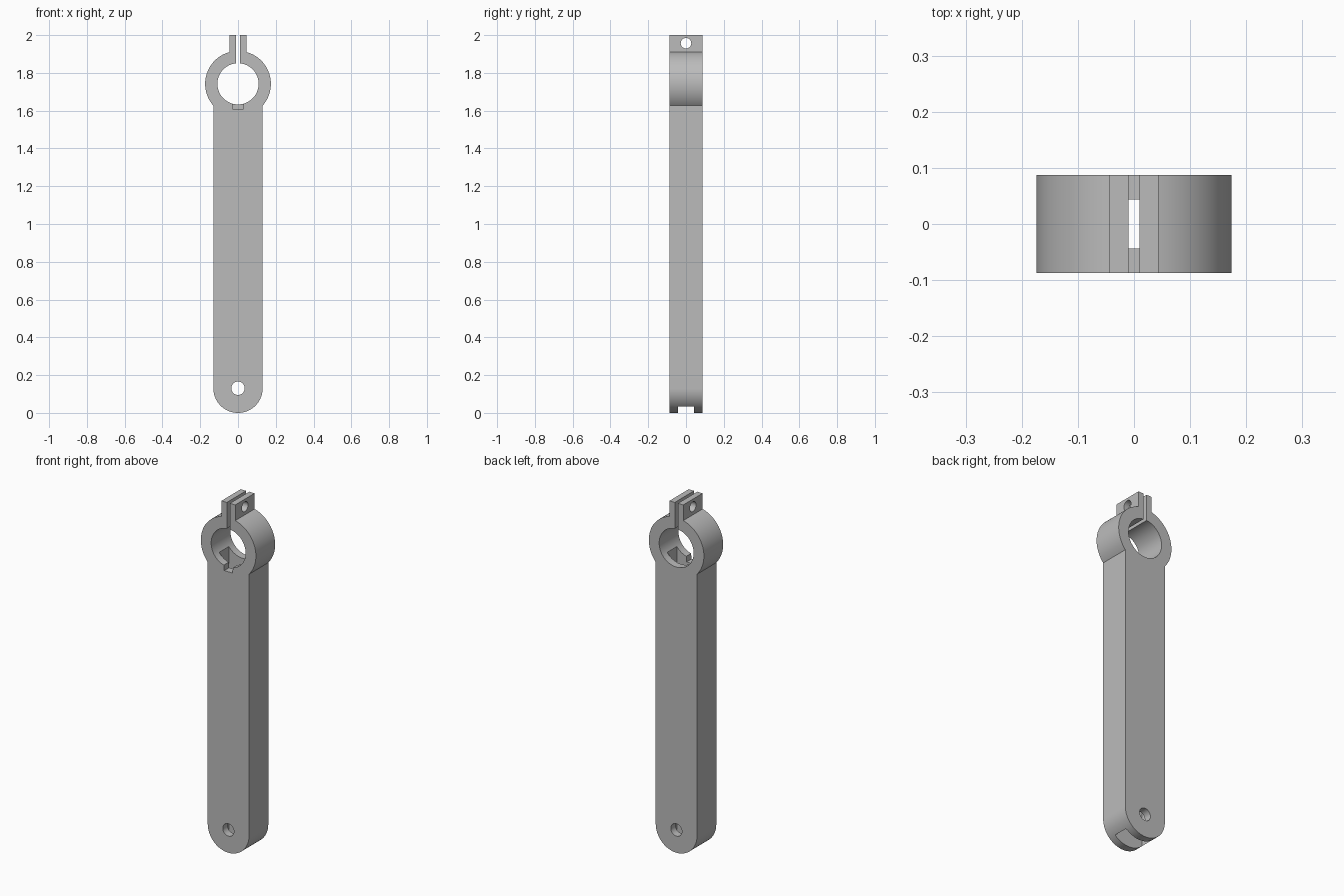
import bpy, bmesh
from math import sin, cos, asin, acos, pi

if "Cube" in bpy.data.objects:
    bpy.data.objects.remove(bpy.data.objects["Cube"], do_unlink=True)

HALF_DEPTH = 0.087
WALL = 0.0435             # half thickness of the hollow inside the arm
ARM_R, ARM_Z = 0.1305, 0.1305
RING_R, BORE_R, RING_Z = 0.174, 0.109, 1.742
TAB_X, SLIT_X = 0.0437, 0.0098

grey = bpy.data.materials.new("grey metal")
grey.use_nodes = True
grey.diffuse_color = (0.5, 0.5, 0.5, 1)
grey.node_tree.nodes["Principled BSDF"].inputs["Base Color"].default_value = (0.5, 0.5, 0.5, 1)


def arc(cz, r, start, end, n):
    """Points (x, z) on an arc centred on x = 0."""
    return [(r * cos(start + (end - start) * i / n),
             cz + r * sin(start + (end - start) * i / n)) for i in range(n + 1)]


def prism(name, outline, y0, y1):
    """Extrude an (x, z) outline from y0 to y1."""
    bm = bmesh.new()
    face = bm.faces.new([bm.verts.new((x, y0, z)) for x, z in outline])
    out = bmesh.ops.extrude_face_region(bm, geom=[face])["geom"]
    verts = [v for v in out if isinstance(v, bmesh.types.BMVert)]
    bmesh.ops.translate(bm, verts=verts, vec=(0, y1 - y0, 0))
    bmesh.ops.recalc_face_normals(bm, faces=bm.faces)
    mesh = bpy.data.meshes.new(name)
    bm.to_mesh(mesh)
    bm.free()
    mesh.materials.append(grey)
    obj = bpy.data.objects.new(name, mesh)
    bpy.context.collection.objects.link(obj)
    return obj


def box(name, x, y0, y1, z0, z1):
    return prism(name, [(-x, z0), (x, z0), (x, z1), (-x, z1)], y0, y1)


def rod(name, cz, r, half_length, n):
    return prism(name, arc(cz, r, 0, 2 * pi, n)[:-1], -half_length, half_length)


# Arm, clamp ring and tabs as one mirrored outline
right = arc(ARM_Z, ARM_R, -pi / 2, 0, 24)
right += arc(RING_Z, RING_R, -acos(ARM_R / RING_R), acos(TAB_X / RING_R), 40)
right.append((TAB_X, 2.0))
left = [(-x, z) for x, z in reversed(right[1:])]
arm = prism("clamp_arm", right + left, -HALF_DEPTH, HALF_DEPTH)

# Openings: bore, pivot hole, clamp slit, hollow core, tapered key notch
bolt = rod("bolt_hole_cutter", 0, 0.028, 0.3, 32)
bolt.rotation_euler.z = pi / 2
bolt.location.z = 1.957
cutters = [
    rod("bore_cutter", RING_Z, BORE_R, 0.3, 96),
    rod("pivot_hole_cutter", ARM_Z, 0.0355, 0.3, 40),
    box("slit_cutter", SLIT_X, -0.3, 0.3, RING_Z, 2.1),
    box("hollow_cutter", 0.088, -WALL, WALL, -0.1, RING_Z),
    prism("notch_cutter", [(-0.026, 1.606), (0.026, 1.606), (0.031, 1.66), (-0.031, 1.66)],
          -0.2, -WALL + 0.005),
    bolt,
]

bpy.context.view_layer.objects.active = arm
for cutter in cutters:
    cutter.hide_render = True
    mod = arm.modifiers.new(cutter.name, "BOOLEAN")
    mod.operation = "DIFFERENCE"
    mod.solver = "EXACT"
    mod.object = cutter
    bpy.ops.object.modifier_apply(modifier=mod.name)
for cutter in cutters:
    bpy.data.objects.remove(cutter, do_unlink=True)

# Smooth the round walls, keep the edges crisp
bpy.ops.object.select_all(action="DESELECT")
arm.select_set(True)
bpy.ops.object.shade_smooth_by_angle(angle=pi / 6)
